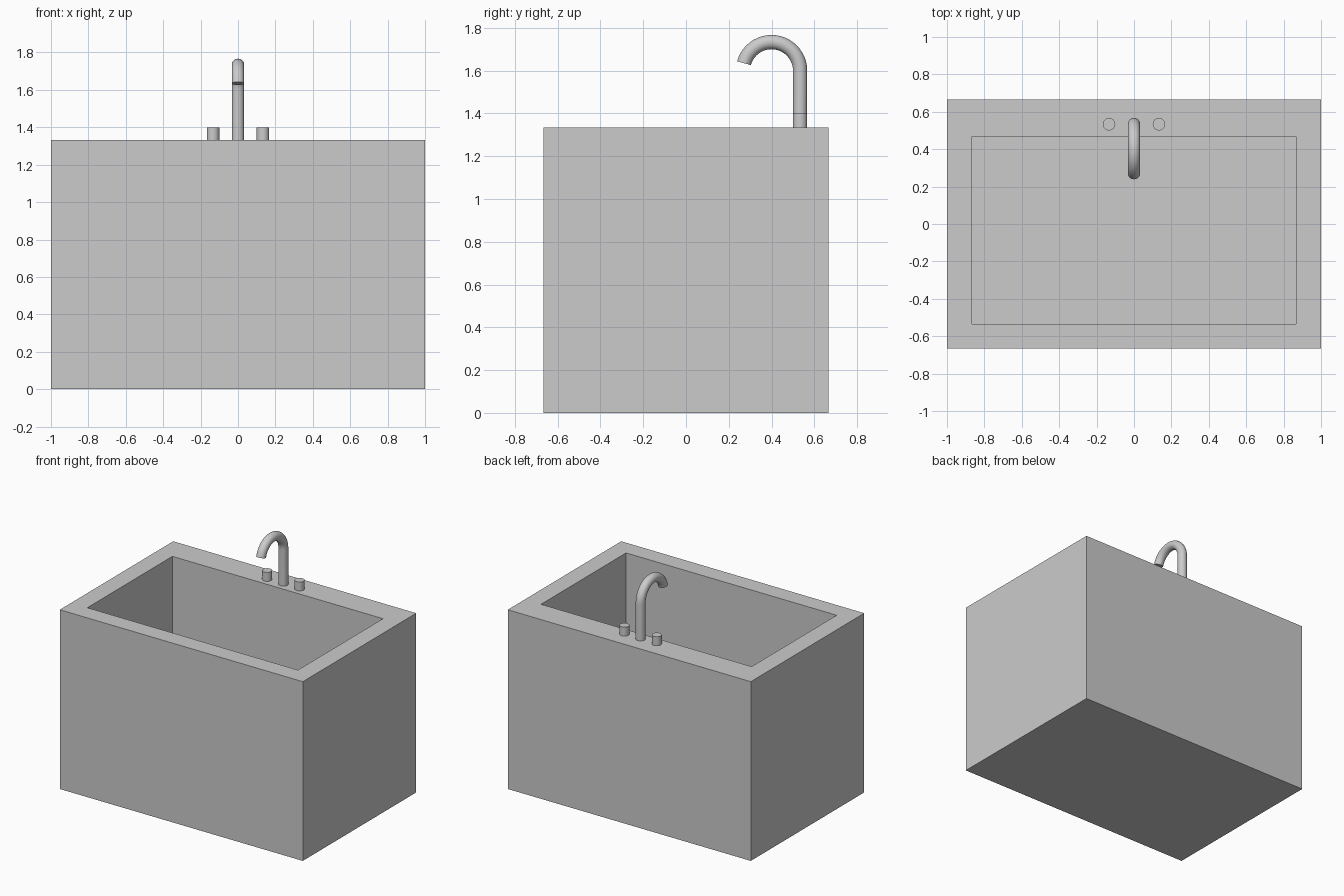
import bpy, bmesh, math
from mathutils import Vector

if "Cube" in bpy.data.objects:
    bpy.data.objects.remove(bpy.data.objects["Cube"])

U = 2 / 30            # design unit: the tub is 30 x 20 x 20 units
TOP = 20 * U

grey = bpy.data.materials.new("light grey")
grey.diffuse_color = (0.6, 0.6, 0.6, 1)
grey.use_nodes = True
grey.node_tree.nodes["Principled BSDF"].inputs["Base Color"].default_value = grey.diffuse_color


def finish(name, bm, smooth=False):
    bmesh.ops.recalc_face_normals(bm, faces=bm.faces)
    mesh = bpy.data.meshes.new(name)
    bm.to_mesh(mesh)
    bm.free()
    obj = bpy.data.objects.new(name, mesh)
    bpy.context.collection.objects.link(obj)
    mesh.materials.append(grey)
    if smooth:
        bpy.ops.object.select_all(action='DESELECT')
        obj.select_set(True)
        bpy.context.view_layer.objects.active = obj
        bpy.ops.object.shade_smooth_by_angle(angle=math.radians(35))
    return obj


def rect(bm, x, y0, y1, z):
    return [bm.verts.new(p) for p in ((-x, y0, z), (x, y0, z), (x, y1, z), (-x, y1, z))]


def bridge(bm, a, b):
    n = len(a)
    for i in range(n):
        j = (i + 1) % n
        bm.faces.new((a[i], a[j], b[j], b[i]))


def tube(name, path, radius, sides=32):
    """Sweep a circle along (point, outward direction) pairs lying in the YZ plane."""
    bm = bmesh.new()
    rings = []
    for p, out in path:
        rings.append([bm.verts.new(p + radius * (math.cos(a) * out + math.sin(a) * Vector((1, 0, 0))))
                      for a in (2 * math.pi * i / sides for i in range(sides))])
    for a, b in zip(rings, rings[1:]):
        bridge(bm, a, b)
    bm.faces.new(rings[0])
    bm.faces.new(rings[-1])
    return finish(name, bm, True)


# Tub: outer shell, rim with a wider back ledge, and hollow basin
bm = bmesh.new()
loops = [rect(bm, 15 * U, -10 * U, 10 * U, 0),
         rect(bm, 15 * U, -10 * U, 10 * U, TOP),
         rect(bm, 13 * U, -8 * U, 7 * U, TOP),
         rect(bm, 13 * U, -8 * U, 7 * U, 2 * U)]
for a, b in zip(loops, loops[1:]):
    bridge(bm, a, b)
bm.faces.new(loops[0])
bm.faces.new(loops[-1])
finish("basin", bm)

# Spout: straight post, then an arc bending forward over the basin
back = Vector((0, 1, 0))
path = [(Vector((0, 8 * U, TOP)), back)]
centre = Vector((0, 6 * U, 24 * U))
for i in range(23):
    a = math.radians(165 * i / 22)
    out = Vector((0, math.cos(a), math.sin(a)))
    path.append((centre + 2 * U * out, out))
tube("spout", path, U / 2)

# Tap knobs either side of the spout
for side, x in (("left", -2 * U), ("right", 2 * U)):
    tube(side + "_tap_knob", [(Vector((x, 8 * U, TOP)), back),
                              (Vector((x, 8 * U, TOP + U)), back)], U / 2)
